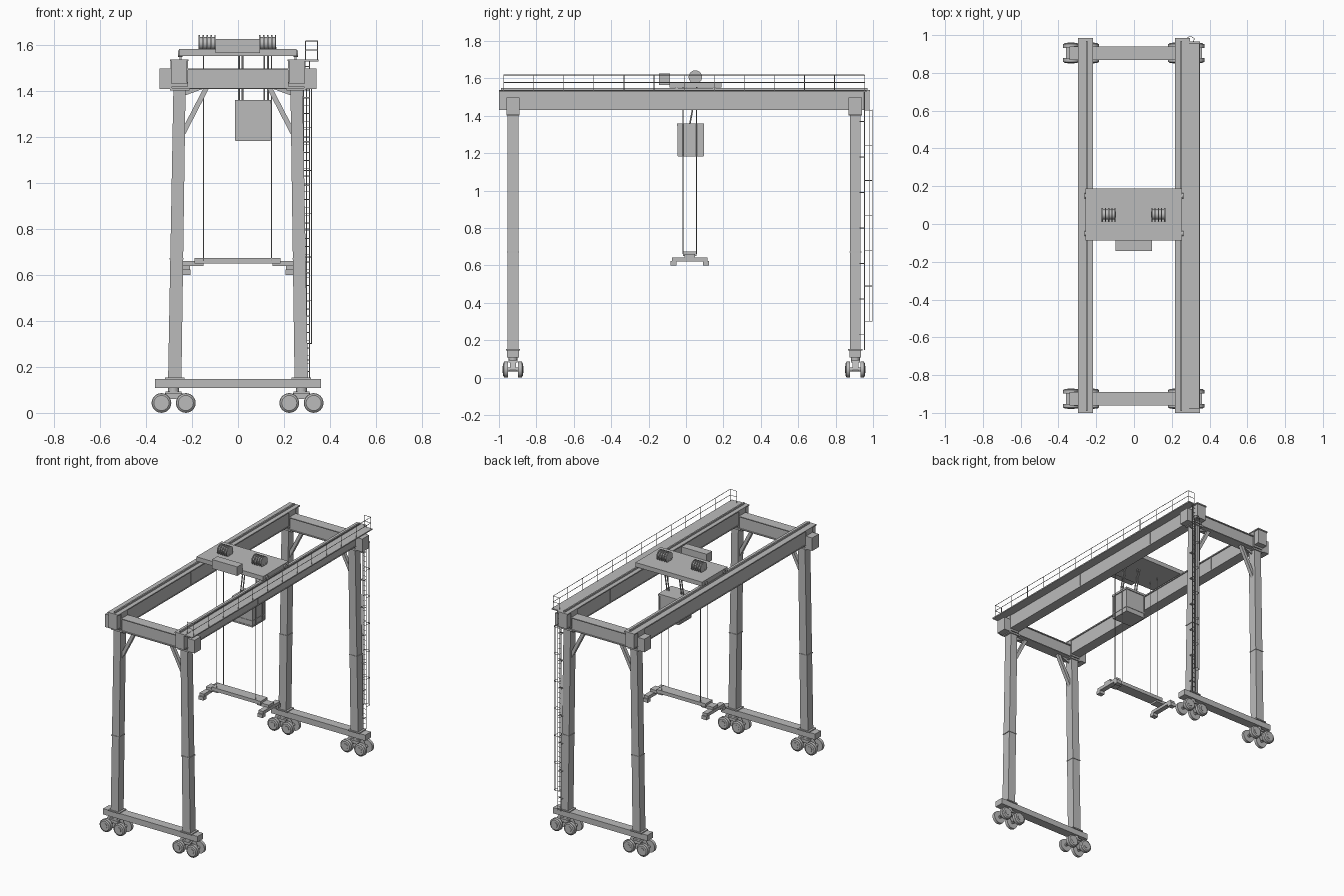
import bpy, bmesh, math
from mathutils import Vector, Matrix

grey = bpy.data.materials.new("steel_grey")
grey.diffuse_color = (0.5, 0.5, 0.5, 1)


def finish(name, bm, smooth=False):
    """Turn a bmesh into a named grey object."""
    bmesh.ops.recalc_face_normals(bm, faces=bm.faces)
    me = bpy.data.meshes.new(name)
    bm.to_mesh(me)
    bm.free()
    me.materials.append(grey)
    ob = bpy.data.objects.new(name, me)
    bpy.context.collection.objects.link(ob)
    if smooth:
        bpy.ops.object.select_all(action='DESELECT')
        ob.select_set(True)
        bpy.context.view_layer.objects.active = ob
        bpy.ops.object.shade_smooth_by_angle(angle=math.radians(35))
    return ob


def box(bm, x0, x1, y0, y1, z0, z1):
    c = Vector(((x0 + x1) / 2, (y0 + y1) / 2, (z0 + z1) / 2))
    s = Matrix.Diagonal((abs(x1 - x0), abs(y1 - y0), abs(z1 - z0), 1))
    bmesh.ops.create_cube(bm, size=1, matrix=Matrix.Translation(c) @ s)


def rod(bm, a, b, r=0.0018, n=6):
    a, b = Vector(a), Vector(b)
    d = b - a
    m = Matrix.Translation((a + b) / 2) @ d.to_track_quat('Z', 'Y').to_matrix().to_4x4()
    bmesh.ops.create_cone(bm, cap_ends=True, segments=n, radius1=r, radius2=r,
                          depth=d.length, matrix=m)


def prism(bm, outline, y0, y1):
    """Extrude an x-z outline along y."""
    vs = [bm.verts.new((x, y0, z)) for x, z in outline]
    f = bm.faces.new(vs)
    ext = bmesh.ops.extrude_face_region(bm, geom=[f])
    for v in ext["geom"]:
        if isinstance(v, bmesh.types.BMVert):
            v.co.y = y1


MID = -0.01                      # centre of the portal along y
LEG_Y = (-0.925, 0.905)
SIDES = (-1, 1)

for y in LEG_Y:
    end = "front" if y < 0 else "back"

    # Sill beam and upper cross beam
    bm = bmesh.new()
    box(bm, -0.36, 0.36, y - 0.031, y + 0.031, 0.108, 0.148)
    finish(end + "_sill_beam", bm)
    bm = bmesh.new()
    box(bm, -0.341, 0.341, y - 0.028, y + 0.028, 1.412, 1.494)
    for z in (1.408, 1.492):
        box(bm, -0.341, 0.341, y - 0.036, y + 0.036, z, z + 0.006)
    for s in SIDES:
        box(bm, s * 0.341, s * 0.287, y - 0.036, y + 0.036, 1.408, 1.498)
    finish(end + "_cross_beam", bm)

    # Tapering legs with flanges and knee braces
    bm = bmesh.new()
    for s in SIDES:
        prism(bm, [(s * 0.304, 0.148), (s * 0.246, 0.148),
                   (s * 0.228, 1.412), (s * 0.281, 1.412)], y - 0.029, y + 0.029)
        box(bm, s * 0.318, s * 0.232, y - 0.038, y + 0.038, 0.146, 0.154)
        box(bm, s * 0.299, s * 0.236, y - 0.032, y + 0.032, 0.668, 0.674)
        box(bm, s * 0.296, s * 0.212, y - 0.036, y + 0.036, 1.402, 1.41)
    finish(end + "_legs", bm)
    bm = bmesh.new()
    for s in SIDES:
        prism(bm, [(s * 0.233, 1.205), (s * 0.126, 1.412),
                   (s * 0.15, 1.412), (s * 0.233, 1.252)], y - 0.012, y + 0.012)
        prism(bm, [(s * 0.232, 1.38), (s * 0.15, 1.41), (s * 0.232, 1.41)],
              y - 0.004, y + 0.004)
    finish(end + "_knee_braces", bm)

    # Bogies: pivot, fork frame, axles
    bogie, wheels = bmesh.new(), bmesh.new()
    for cx in (-0.28, 0.276):
        rod(bogie, (cx, y, 0.085), (cx, y, 0.11), 0.024, 16)
        box(bogie, cx - 0.035, cx + 0.035, y - 0.024, y + 0.024, 0.082, 0.094)
        prism(bogie, [(cx - 0.065, 0.036), (cx - 0.035, 0.088), (cx + 0.035, 0.088),
                      (cx + 0.065, 0.036), (cx + 0.04, 0.036), (cx + 0.02, 0.06),
                      (cx - 0.02, 0.06), (cx - 0.04, 0.036)], y - 0.016, y + 0.016)
        for wx in (cx - 0.053, cx + 0.053):
            rod(bogie, (wx, y - 0.055, 0.043), (wx, y + 0.055, 0.043), 0.01, 12)
            # Tyres with bevelled shoulders and raised hubs
            for s in SIDES:
                rod(wheels, (wx, y + s * 0.027, 0.043), (wx, y + s * 0.047, 0.043), 0.043, 24)
                m = Matrix.Translation((wx, y + s * 0.0495, 0.043)) @ Matrix.Rotation(-s * math.pi / 2, 4, 'X')
                bmesh.ops.create_cone(wheels, cap_ends=True, segments=24, radius1=0.041,
                                      radius2=0.033, depth=0.006, matrix=m)
                rod(wheels, (wx, y + s * 0.05, 0.043), (wx, y + s * 0.055, 0.043), 0.018, 16)
    finish(end + "_bogies", bogie)
    finish(end + "_wheels", wheels, True)

# Main girders with flanges, splice bands and trolley rails
for s, side in zip(SIDES, ("left", "right")):
    bm = bmesh.new()
    cx = s * 0.256
    box(bm, cx - 0.033, cx + 0.033, -1.0, 0.98, 1.436, 1.532)
    box(bm, cx - 0.04, cx + 0.04, -1.0, 0.985, 1.53, 1.538)
    box(bm, cx - 0.036, cx + 0.036, -1.0, 0.98, 1.432, 1.438)
    for y in (-0.195, 0.505):
        box(bm, cx - 0.035, cx + 0.035, y - 0.003, y + 0.003, 1.434, 1.534)
    for y in LEG_Y:
        box(bm, cx - 0.038, cx + 0.038, y - 0.036, y + 0.036, 1.42, 1.534)
    finish(side + "_girder", bm)
    bm = bmesh.new()
    box(bm, s * 0.25 - 0.005, s * 0.25 + 0.005, -0.99, 0.97, 1.537, 1.549)
    finish(side + "_trolley_rail", bm)

# Walkway and handrail along the right girder
bm = bmesh.new()
box(bm, 0.28, 0.35, -1.0, 0.965, 1.528, 1.536)
finish("walkway", bm)
bm = bmesh.new()
for z in (1.578, 1.618):
    rod(bm, (0.346, -0.975, z), (0.346, 0.955, z))
    for y in (-0.975, 0.955):
        rod(bm, (0.294, y, z), (0.346, y, z))
for i in range(13):
    y = -0.975 + i * 1.93 / 12
    rod(bm, (0.346, y, 1.534), (0.346, y, 1.618))
for y in (-0.975, 0.955):
    rod(bm, (0.294, y, 1.534), (0.294, y, 1.618))
finish("handrail", bm)

# Access ladder with guard rails and hoops on the back right leg
bm = bmesh.new()
for x in (0.285, 0.311):
    rod(bm, (x, 0.955, 0.148), (x, 0.955, 1.535), 0.0025)
for i in range(40):
    z = 0.18 + i * 0.034
    rod(bm, (0.285, 0.955, z), (0.311, 0.955, z), 0.0016)
for i in range(7):
    z = 0.23 + i * 0.19
    for x in (0.285, 0.311):
        rod(bm, (x, 0.93, z), (x, 0.955, z), 0.002)
    if x > 0.3:
        box(bm, 0.27, 0.313, 0.928, 0.934, z - 0.003, z + 0.003)
finish("ladder", bm)
bm = bmesh.new()
hoop = [(0.285, 0.955), (0.278, 0.982), (0.298, 0.995), (0.32, 0.982), (0.311, 0.955)]
for x, y in hoop[1:4]:
    rod(bm, (x, y, 0.3), (x, y, 1.435), 0.0017)
for i in range(7):
    z = 0.302 + i * 0.188
    for a, b in zip(hoop, hoop[1:]):
        rod(bm, (*a, z), (*b, z), 0.0017)
finish("ladder_cage", bm)

# Trolley platform, its running wheels and the machinery cabinet
bm = bmesh.new()
box(bm, -0.256, 0.254, -0.088, 0.189, 1.552, 1.582)
for s in SIDES:
    for y in (-0.05, 0.15):
        rod(bm, (s * 0.242, y, 1.562), (s * 0.262, y, 1.562), 0.014, 16)
finish("trolley_platform", bm)
bm = bmesh.new()
box(bm, -0.098, 0.095, -0.144, -0.086, 1.565, 1.627)
finish("machinery_cabinet", bm)

# Winch drums with rims and cradles
bm = bmesh.new()
for cx in (-0.134, 0.129):
    rod(bm, (cx - 0.036, 0.05, 1.607), (cx + 0.036, 0.05, 1.607), 0.027, 24)
    for i in range(5):
        x = cx - 0.034 + i * 0.017
        rod(bm, (x - 0.003, 0.05, 1.607), (x + 0.003, 0.05, 1.607), 0.036, 24)
    box(bm, cx - 0.038, cx + 0.038, 0.035, 0.065, 1.58, 1.592)
finish("winch_drums", bm, True)

# Operator cabin: body, roof, floor, sill band and corner posts
bm = bmesh.new()
x0, x1, y0, y1 = -0.008, 0.138, -0.041, 0.091
box(bm, x0, x1, y0, y1, 1.19, 1.352)
box(bm, x0 - 0.006, x1 + 0.006, y0 - 0.006, y1 + 0.006, 1.346, 1.36)
box(bm, x0 - 0.003, x1 + 0.003, y0 - 0.003, y1 + 0.003, 1.183, 1.192)
box(bm, x0 - 0.003, x1 + 0.003, y0 - 0.003, y1 + 0.003, 1.217, 1.227)
for x in (x0, x1):
    for y in (y0, y1):
        box(bm, x - 0.004, x + 0.004, y - 0.004, y + 0.004, 1.185, 1.35)
finish("operator_cabin", bm)
bm = bmesh.new()
for x in (0.012, 0.122):
    for dx in (-0.008, 0.008):
        rod(bm, (x + dx, 0.02, 1.355), (x + dx, 0.06, 1.56), 0.004, 8)
finish("cabin_hangers", bm)

# Hoist ropes
bm = bmesh.new()
for x in (-0.15, 0.146):
    for y in (-0.016, 0.056):
        rod(bm, (x, y, 0.66), (x, y, 1.56))
finish("hoist_ropes", bm)

# Lifting spreader: main beam, sliding arms and end bars with corner feet
bm = bmesh.new()
box(bm, -0.19, 0.185, -0.017, 0.057, 0.65, 0.674)
finish("spreader_beam", bm)
bm = bmesh.new()
for s in SIDES:
    box(bm, s * 0.15, s * 0.24, -0.008, 0.048, 0.638, 0.66)
    box(bm, s * 0.208, s * 0.242, -0.075, 0.115, 0.62, 0.642)
    for y in (-0.067, 0.107):
        box(bm, s * 0.206, s * 0.244, y - 0.016, y + 0.016, 0.6, 0.624)
finish("spreader_arms", bm)
